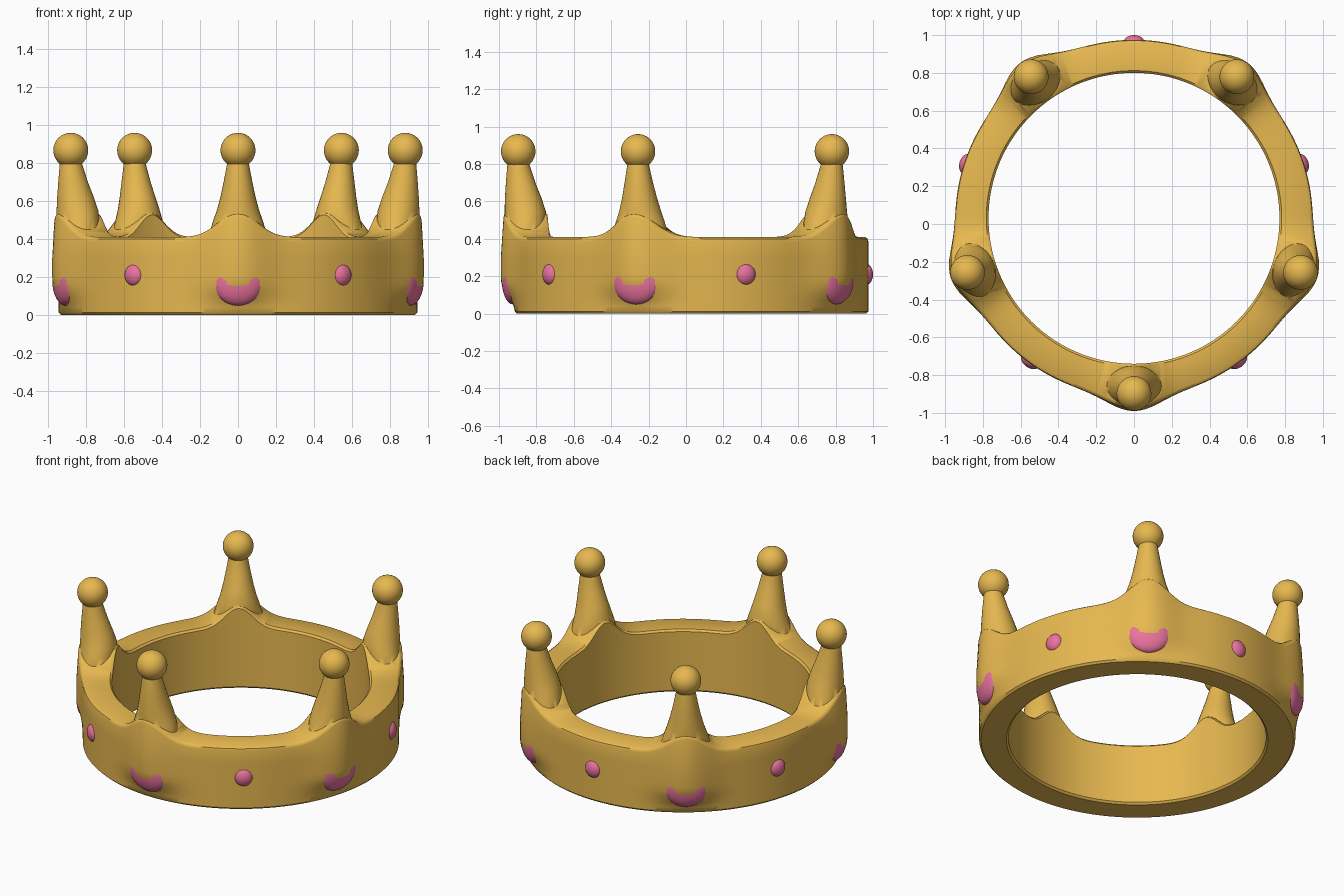
import bpy, bmesh, math
from mathutils import Matrix, Vector

if "Cube" in bpy.data.objects:
    bpy.data.objects.remove(bpy.data.objects["Cube"])

CY = 0.03                                   # ring centre in y
SPIKES = [math.radians(-90 + 72 * i) for i in range(5)]
GAPS = [a + math.radians(36) for a in SPIKES]


def material(name, rgb):
    m = bpy.data.materials.new(name)
    m.diffuse_color = (*rgb, 1)
    m.use_nodes = True
    m.node_tree.nodes["Principled BSDF"].inputs["Base Color"].default_value = m.diffuse_color
    return m


gold = material("gold", (0.80, 0.48, 0.08))
pink = material("pink", (0.82, 0.17, 0.34))


def make(name, bm, mat):
    bmesh.ops.recalc_face_normals(bm, faces=bm.faces)
    me = bpy.data.meshes.new(name)
    bm.to_mesh(me)
    bm.free()
    me.materials.append(mat)
    ob = bpy.data.objects.new(name, me)
    bpy.context.collection.objects.link(ob)
    return ob


def smooth(ob, angle=40):
    bpy.ops.object.select_all(action='DESELECT')
    ob.select_set(True)
    bpy.context.view_layer.objects.active = ob
    bpy.ops.object.shade_smooth_by_angle(angle=math.radians(angle))


def polar(r, a, z):
    return Vector((r * math.cos(a), CY + r * math.sin(a), z))


def bridge(bm, loops, closed):
    n = len(loops[0])
    for i in range(len(loops) if closed else len(loops) - 1):
        A, B = loops[i], loops[(i + 1) % len(loops)]
        for j in range(n):
            bm.faces.new((A[j], A[(j + 1) % n], B[(j + 1) % n], B[j]))


# Band: cross-section swept round, swelling outwards and upwards at each spike
def section(a):
    d = min(abs((a - s + math.pi) % math.tau - math.pi) for s in SPIKES) * 0.95
    top = 0.41 + 0.13 * math.exp(-d * d / (2 * 0.1 ** 2))
    swell = 0.075 * math.exp(-d * d / (2 * 0.12 ** 2))

    def outer(z):
        t = min(max((z - 0.01) / 0.17, 0), 1)
        return 0.945 + swell * t * t * (3 - 2 * t) - 0.015 * swell / 0.075 * max(z - 0.3, 0) / 0.25

    c = 0.012
    pts = [(0.77, c), (0.77 + c, 0), (0.945 - c, 0), (0.945, c)]
    pts += [(outer(z), z) for z in (0.04, 0.07, 0.1, 0.13, 0.16, 0.2, 0.3)]
    ro = outer(top)
    pts += [(ro, top - 2 * c), (ro - 0.004, top - c * 0.8), (ro - 0.018, top)]
    pts += [(0.77 + c, top), (0.77, top - c)]
    return [polar(r, a, z) for r, z in pts]


bm = bmesh.new()
N = 240
bridge(bm, [[bm.verts.new(p) for p in section(math.tau * i / N)] for i in range(N)], True)
band = make("crown_band", bm, gold)

# Spikes: lofted rounded sections (z, half width, inner radius, outer radius)
PROFILE = [(0.30, 0.15, 0.785, 0.99), (0.45, 0.145, 0.778, 1.0), (0.50, 0.13, 0.776, 1.0),
           (0.55, 0.112, 0.78, 1.0), (0.62, 0.093, 0.803, 0.998), (0.70, 0.076, 0.835, 0.993),
           (0.80, 0.057, 0.868, 0.985), (0.87, 0.048, 0.88, 0.972)]
bm = bmesh.new()
for s in SPIKES:
    out = Vector((math.cos(s), math.sin(s), 0))
    side = Vector((-out.y, out.x, 0))
    loops = []
    for z, w, ri, ro in PROFILE:
        loops.append([bm.verts.new(Vector((0, CY, z))
                      + out * ((ri + ro) / 2 + (ro - ri) / 2 * math.cos(t))
                      + side * w * math.sin(t))
                      for t in (math.tau * k / 32 for k in range(32))])
    bridge(bm, loops, False)
    bm.faces.new(loops[0])
    bm.faces.new(loops[-1])
spikes = make("spikes", bm, gold)

# Merge spikes into the band
mod = band.modifiers.new("union", 'BOOLEAN')
mod.operation = 'UNION'
mod.solver = 'EXACT'
mod.object = spikes
bpy.context.view_layer.objects.active = band
bpy.ops.object.modifier_apply(modifier=mod.name)
bpy.data.objects.remove(spikes)
smooth(band)


# Balls and gems: ellipsoids turned to face outwards
def ellipsoids(name, angles, r, z, size, mat):
    for i, a in enumerate(angles):
        bm = bmesh.new()
        m = Matrix.Translation(polar(r, a, z)) @ Matrix.Rotation(a, 4, 'Z') @ Matrix.Diagonal((*size, 1))
        bmesh.ops.create_uvsphere(bm, u_segments=40, v_segments=24, radius=1, matrix=m)
        smooth(make(f"{name}_{i + 1}", bm, mat), 60)


ellipsoids("spike_ball", SPIKES, 0.927, 0.868, (0.092, 0.092, 0.092), gold)
ellipsoids("large_gem", SPIKES, 0.955, 0.18, (0.06, 0.135, 0.13), pink)
ellipsoids("small_gem", GAPS, 0.932, 0.21, (0.038, 0.055, 0.057), pink)
